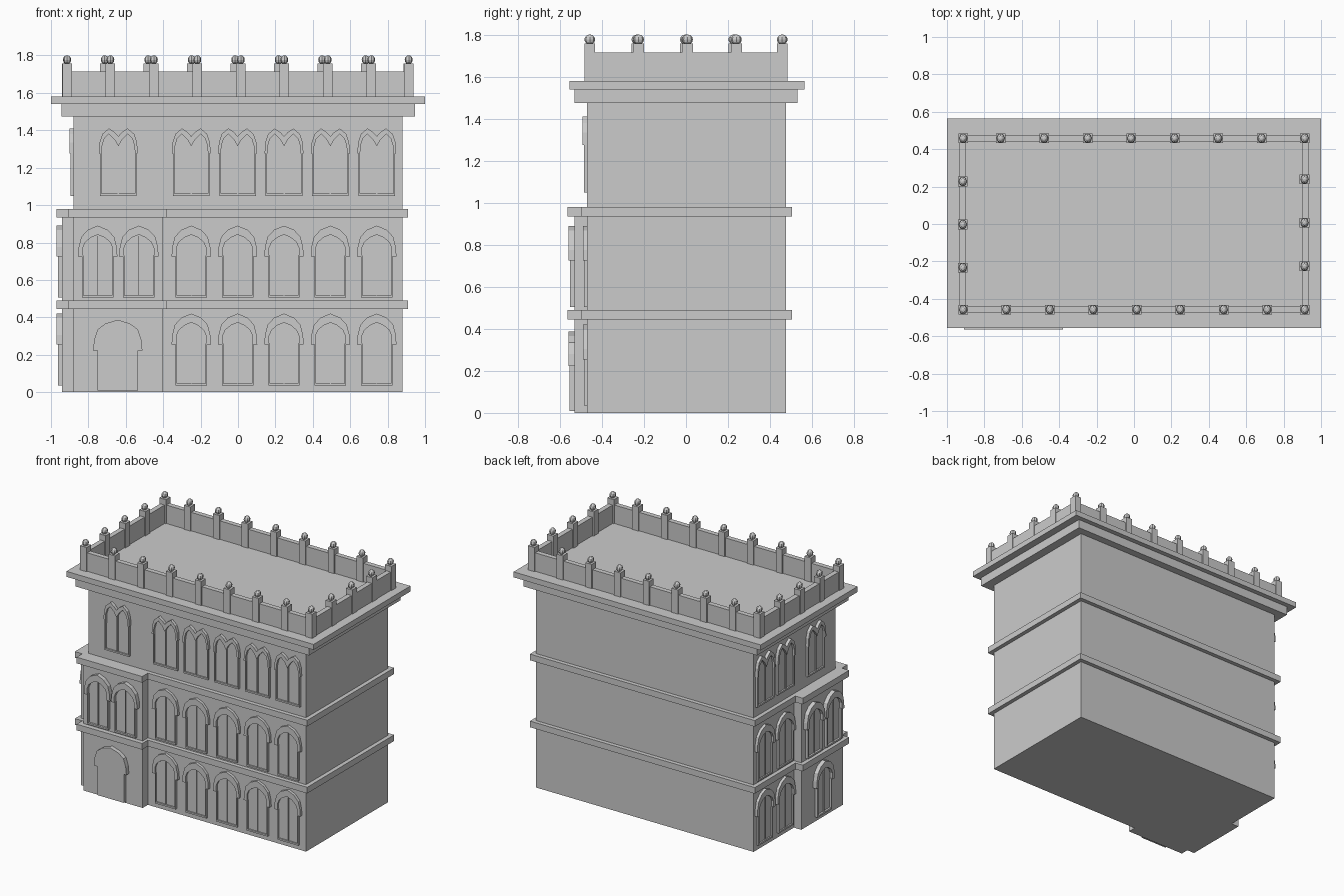
import bpy, bmesh
from mathutils import Matrix

if "Cube" in bpy.data.objects:
    bpy.data.objects.remove(bpy.data.objects["Cube"])


def finish(bm, name):
    bmesh.ops.recalc_face_normals(bm, faces=bm.faces)
    me = bpy.data.meshes.new(name)
    bm.to_mesh(me)
    bm.free()
    ob = bpy.data.objects.new(name, me)
    bpy.context.collection.objects.link(ob)
    return ob


def add_box(bm, x0, x1, y0, y1, z0, z1):
    m = Matrix.Translation(((x0 + x1) / 2, (y0 + y1) / 2, (z0 + z1) / 2))
    m = m @ Matrix.Diagonal((x1 - x0, y1 - y0, z1 - z0, 1))
    bmesh.ops.create_cube(bm, size=1, matrix=m)


def box(name, *b):
    bm = bmesh.new()
    add_box(bm, *b)
    return finish(bm, name)


def wall_map(side, c, z, wall):
    """Map (across, up, outwards) to the front (-y) or left (-x) wall."""
    if side == "front":
        return lambda u, v, d: (c + u, wall - d, z + v)
    return lambda u, v, d: (wall - d, c - u, z + v)


def prism(bm, pts, place, depth):
    vs = [bm.verts.new(place(u, v, -0.005)) for u, v in pts]
    f = bm.faces.new(vs)
    new = bmesh.ops.extrude_face_region(bm, geom=[f])["geom"]
    top = [g for g in new if isinstance(g, bmesh.types.BMVert)]
    for vert, (u, v) in zip(vs, pts):
        near = min(top, key=lambda t: (t.co - vert.co).length)
        near.co = place(u, v, depth)
        top.remove(near)


def mirror(half):
    """Complete a right-hand half profile that ends on the centre line."""
    return half + [(-u, v) for u, v in reversed(half) if u > 0]


def rect(u0, u1, v0, v1):
    return [(u0, v0), (u1, v0), (u1, v1), (u0, v1)]


# Arch profiles, relative to the sill centre
OUT = mirror([(.105, .22), (.102, .27), (.088, .325), (.053, .363), (0, .385)])
INN = mirror([(.08, .22), (.08, .265), (.066, .297), (.036, .322), (0, .337)])
OUT2 = mirror([(.104, .225), (.1, .285), (.085, .33), (.05, .36), (.02, .34), (0, .318)])
INN2 = mirror([(.089, .225), (.087, .265), (.075, .305), (.05, .33), (.02, .3), (0, .265)])


def window(name, side, c, z, wall, d, twin=False):
    p = wall_map(side, c, z, wall)
    bm = bmesh.new()
    out, inn, w = (OUT2, INN2, .098) if twin else (OUT, INN, .084)
    prism(bm, out + inn[::-1], p, d)                            # hood
    t = .008
    frame = [(-w, .225), (-w, 0), (w, 0), (w, .225),
             (w - t, .225), (w - t, .012), (t - w, .012), (t - w, .225)]
    prism(bm, frame, p, d * .75)                                # jambs and sill
    prism(bm, [(-w + t, .01), (w - t, .01)] + inn, p, d * .25)  # pane
    m = .004 if twin else .002
    prism(bm, rect(-m, m, .01, .27 if twin else .33), p, d * .6)  # mullion
    return finish(bm, name)


# Main block and the two shallow bays at the front left corner
box("main_block", -.88, .88, -.47, .475, 0, 1.48)
box("front_bay", -.88, -.40, -.53, -.46, 0, .95)
box("left_bay", -.94, -.87, -.47, .01, 0, .95)

# String courses
for i, z in enumerate((.445, .935)):
    box(f"string_course_{i}", -.91, .91, -.50, .505, z, z + .045)
    box(f"front_bay_course_{i}", -.91, -.38, -.565, -.46, z, z + .045)
    box(f"left_bay_course_{i}", -.97, -.87, -.50, .035, z, z + .045)

# Cornice
box("cornice_lower", -.945, .945, -.53, .53, 1.475, 1.545)
box("cornice_upper", -1, 1, -.555, .565, 1.54, 1.58)

# Parapet walls
bm = bmesh.new()
for s in (-1, 1):
    add_box(bm, -.935, .935, s * .4575 - .018, s * .4575 + .018, 1.575, 1.715)
    add_box(bm, s * .915 - .018, s * .915 + .018, -.46, .46, 1.575, 1.715)
finish(bm, "parapet")

# Parapet posts with ball finials
spots = [(sx * .913, sy * .458) for sx in (-1, 1) for sy in (-1, 1)]
for i in range(1, 8):
    spots += [(-.915 + .2325 * i, -.458), (.915 - .2325 * i, .458)]
for i in range(1, 4):
    spots += [(-.915, .458 - .2305 * i), (.912, -.458 + .2325 * i)]
posts, balls = bmesh.new(), bmesh.new()
for x, y in spots:
    add_box(posts, x - .026, x + .026, y - .026, y + .026, 1.575, 1.757)
    m = Matrix.Translation((x, y, 1.777)) @ Matrix.Diagonal((.021, .026, .024, 1))
    bmesh.ops.create_uvsphere(balls, u_segments=8, v_segments=6, radius=1, matrix=m)
finish(posts, "parapet_posts")
finish(balls, "post_finials")

# Windows of the lower two floors
for f, z in enumerate((.035, .505)):
    for i in range(5):
        window(f"front_window_{f}_{i}", "front", -.25 + .248 * i, z, -.47, .02)
    for i, y in enumerate((.355, .12)):
        window(f"left_window_{f}_{i}", "left", y, z, -.88, .02)
for i, o in enumerate((-.11, .11)):
    window(f"front_bay_window_{i}", "front", -.64 + o, .505, -.53, .03)
    window(f"left_bay_window_{i}", "left", -.23 + o, .505, -.94, .03)
window("left_bay_lower_window", "left", -.23, .035, -.94, .03)

# Twin-arched windows of the top floor
for i, x in enumerate((-.64, -.25, -.002, .246, .494, .742)):
    window(f"front_twin_window_{i}", "front", x, 1.05, -.47, .022, True)
for i, y in enumerate((.355, .12, -.23)):
    window(f"left_twin_window_{i}", "left", y, 1.05, -.88, .022, True)

# Door with arched head
bm = bmesh.new()
place = wall_map("front", -.643, 0, -.53)
prism(bm, rect(-.108, .108, .01, .225), place, .024)
prism(bm, mirror([(.132, .222), (.126, .28), (.108, .335), (.065, .367), (0, .387)]), place, .03)
finish(bm, "door")
